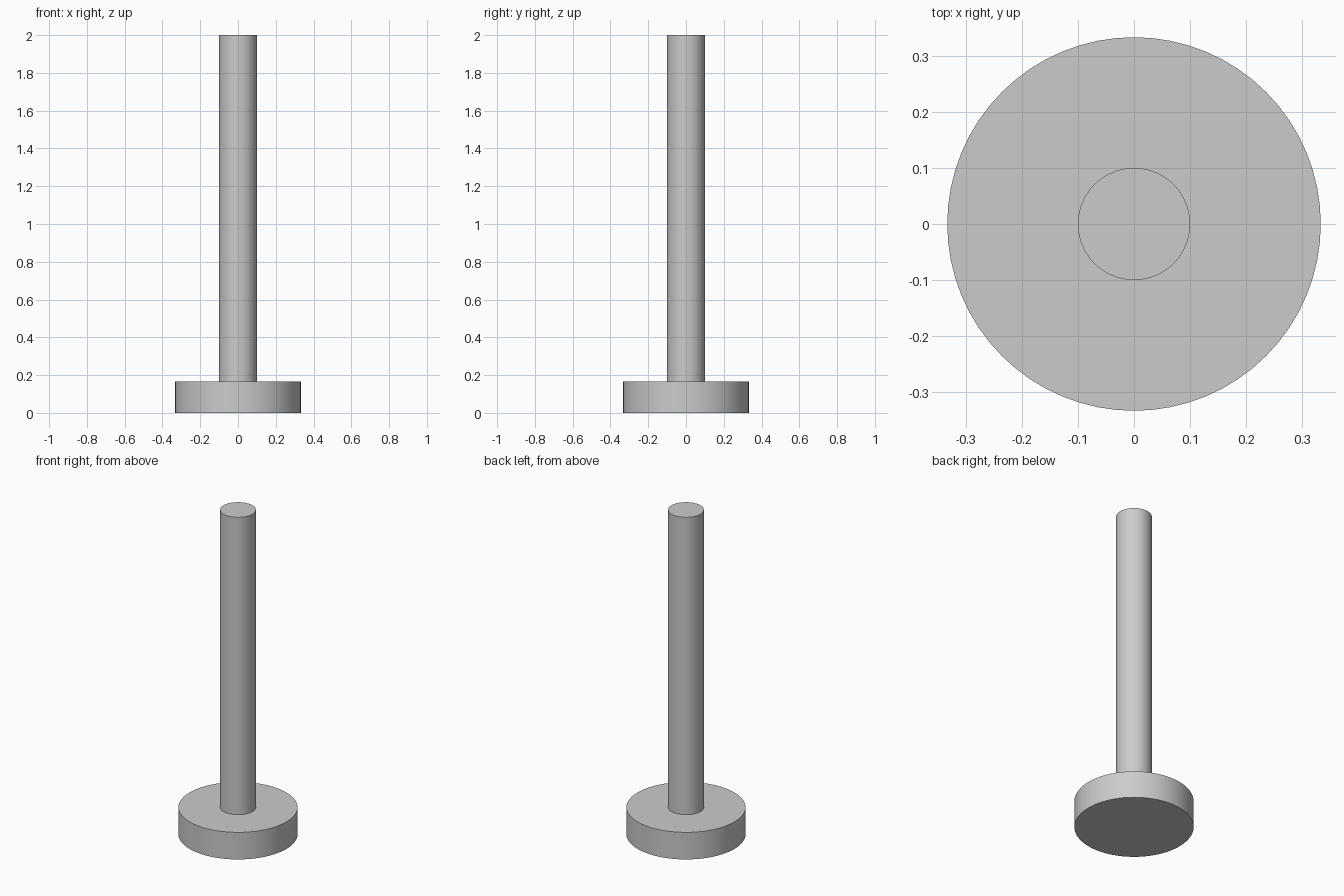
import bpy
import math

if "Cube" in bpy.data.objects:
    bpy.data.objects.remove(bpy.data.objects["Cube"])

BASE_RADIUS, BASE_HEIGHT = 0.333, 0.167
SHAFT_RADIUS, TOTAL_HEIGHT = 0.1, 2.0


def cylinder(name, radius, z_bottom, z_top, sides=64):
    """Add a capped upright cylinder with crisp rims."""
    bpy.ops.mesh.primitive_cylinder_add(
        vertices=sides, radius=radius, depth=z_top - z_bottom,
        location=(0, 0, (z_bottom + z_top) / 2))
    obj = bpy.context.object
    obj.name = name
    bpy.ops.object.shade_smooth_by_angle(angle=math.radians(30))
    return obj


# Round foot disc
cylinder("base_disc", BASE_RADIUS, 0, BASE_HEIGHT)

# Upright rod standing on the disc
cylinder("shaft", SHAFT_RADIUS, BASE_HEIGHT, TOTAL_HEIGHT)
